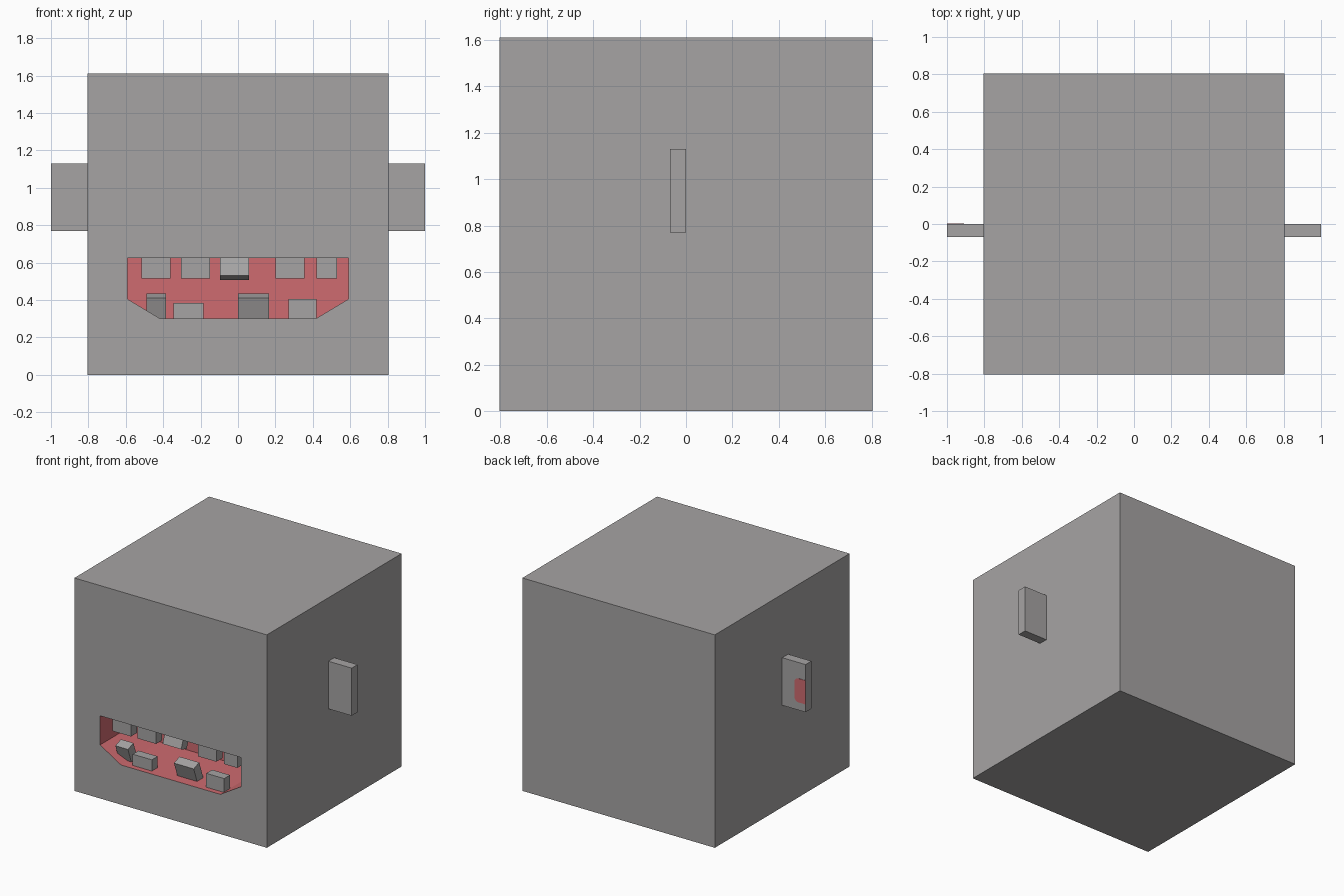
import bpy, bmesh, math
from mathutils import Matrix, Vector

if "Cube" in bpy.data.objects:
    bpy.data.objects.remove(bpy.data.objects["Cube"])


def material(name, rgb):
    m = bpy.data.materials.new(name)
    m.diffuse_color = (*rgb, 1)
    m.use_nodes = True
    m.node_tree.nodes["Principled BSDF"].inputs["Base Color"].default_value = m.diffuse_color
    return m


GREY = material("warm grey", (0.38, 0.37, 0.37))
RED = material("mouth red", (0.62, 0.145, 0.16))


def finish(name, bm, *mats):
    bmesh.ops.recalc_face_normals(bm, faces=bm.faces[:])
    me = bpy.data.meshes.new(name)
    bm.to_mesh(me)
    bm.free()
    for m in mats:
        me.materials.append(m)
    ob = bpy.data.objects.new(name, me)
    bpy.context.collection.objects.link(ob)
    return ob


def box(name, lo, hi, mat, pivot=None, tilt=0):
    """Box between two corners, optionally tilted about x around a pivot."""
    lo, hi = Vector(lo), Vector(hi)
    bm = bmesh.new()
    bmesh.ops.create_cube(bm, size=1, matrix=Matrix.Translation((lo + hi) / 2)
                          @ Matrix.Diagonal((*(hi - lo), 1)))
    if tilt:
        bmesh.ops.rotate(bm, verts=bm.verts[:], cent=pivot,
                         matrix=Matrix.Rotation(math.radians(tilt), 3, 'X'))
    return finish(name, bm, mat)


H = 0.805        # half width of the head
DEPTH = 0.46     # depth of the mouth

# Head: a cube whose front face is a frame around a recessed mouth
bm = bmesh.new()
corners = [(-H, 2 * H), (H, 2 * H), (H, 0), (-H, 0)]
mouth = [(-0.59, 0.625), (0.59, 0.625), (0.59, 0.405),
         (0.415, 0.30), (-0.415, 0.30), (-0.59, 0.405)]
front = [bm.verts.new((x, -H, z)) for x, z in corners]
back = [bm.verts.new((x, H, z)) for x, z in corners]
rim = [bm.verts.new((x, -H, z)) for x, z in mouth]
deep = [bm.verts.new((x, -H + DEPTH, z)) for x, z in mouth]
bm.faces.new(back)
for i in range(4):
    j = (i + 1) % 4
    bm.faces.new((front[i], front[j], back[j], back[i]))
bm.faces.new((front[0], front[1], rim[1], rim[0]))
bm.faces.new((front[1], front[2], rim[3], rim[2], rim[1]))
bm.faces.new((front[2], front[3], rim[4], rim[3]))
bm.faces.new((front[3], front[0], rim[0], rim[5], rim[4]))
inside = [bm.faces.new(deep)]
for i in range(6):
    j = (i + 1) % 6
    inside.append(bm.faces.new((rim[i], rim[j], deep[j], deep[i])))
for f in inside:
    f.material_index = 1
finish("head", bm, GREY, RED)

# Ears
for side, name in ((-1, "left_ear"), (1, "right_ear")):
    xs = sorted((side * (H - 0.01), side * 1.0))
    box(name, (xs[0], -0.07, 0.77), (xs[1], 0, 1.13), GREY)

# Red patch on the back of the left ear, rounded on its inner side
bm = bmesh.new()
r, x_in, z0, z1 = 0.03, -0.91, 0.83, 1.01
outline = [(-1.0, z0)]
for cz, start in ((z0 + r, -90), (z1 - r, 0)):
    for k in range(5):
        a = math.radians(start + 22.5 * k)
        outline.append((x_in - r + r * math.cos(a), cz + r * math.sin(a)))
outline.append((-1.0, z1))
face = bm.faces.new([bm.verts.new((x, 0, z)) for x, z in outline])
ext = bmesh.ops.extrude_face_region(bm, geom=[face])["geom"]
bmesh.ops.translate(bm, vec=(0, 0.003, 0),
                    verts=[v for v in ext if isinstance(v, bmesh.types.BMVert)])
finish("ear_patch", bm, RED)

# Teeth: (x start, x end, tip height, leaning outwards)
YF, THICK = -H + 0.04, 0.07
upper = [(-0.515, -0.36, 0.515, 0), (-0.305, -0.15, 0.515, 0),
         (-0.095, 0.06, 0.53, 1), (0.20, 0.355, 0.515, 0),
         (0.42, 0.53, 0.515, 0)]
lower = [(-0.49, -0.385, 0.41, 1), (-0.345, -0.185, 0.385, 0),
         (0.0, 0.165, 0.41, 1), (0.27, 0.42, 0.405, 0)]
for i, (a, b, z, lean) in enumerate(upper, 1):
    box(f"upper_tooth_{i}", (a, YF, z), (b, YF + THICK, 0.64 + 0.03 * lean), GREY,
        pivot=(0, YF, z), tilt=-20 * lean)
for i, (a, b, z, lean) in enumerate(lower, 1):
    box(f"lower_tooth_{i}", (a, YF, 0.28 - 0.02 * lean), (b, YF + THICK, z), GREY,
        pivot=(0, YF, z), tilt=20 * lean)
